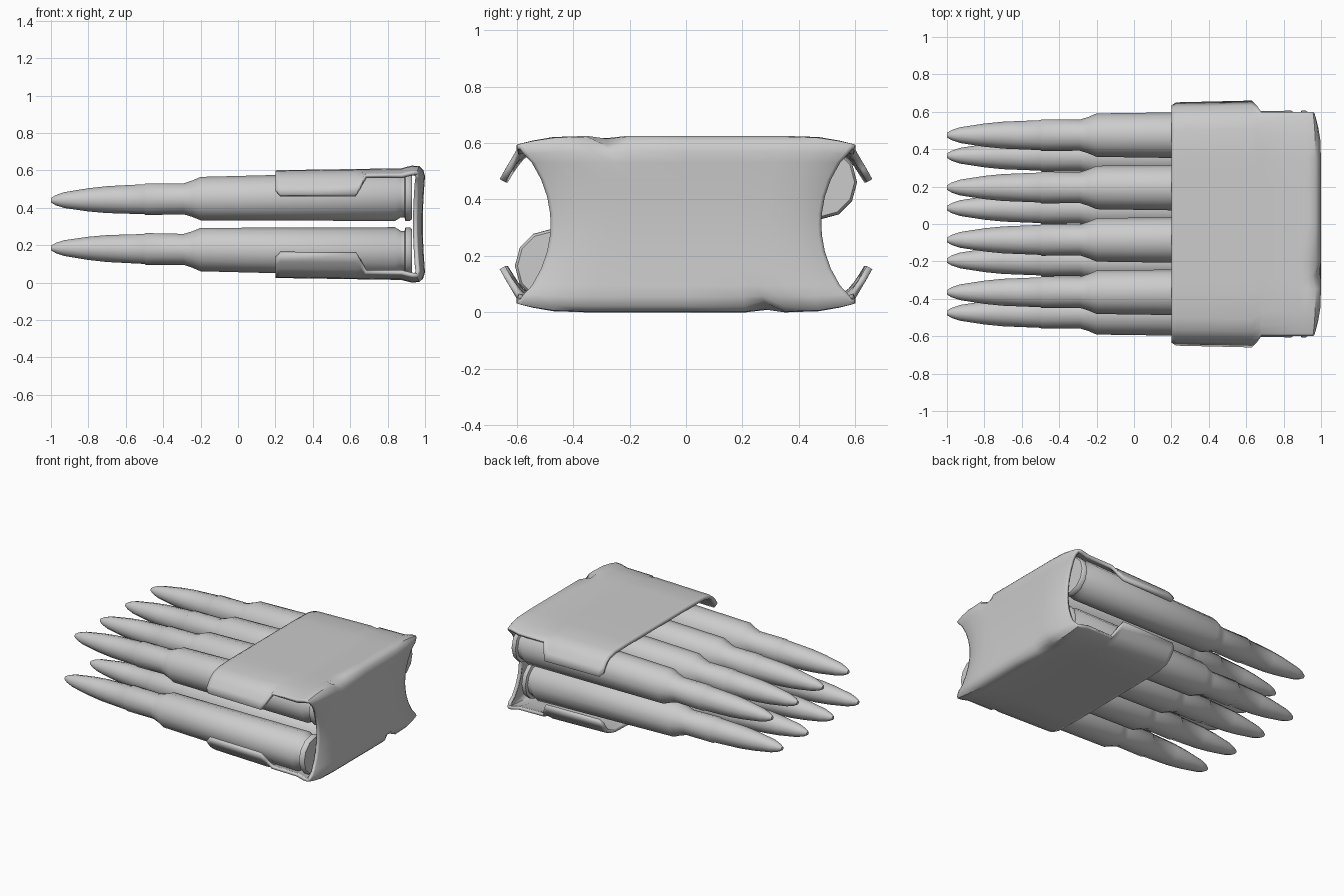
import bpy, bmesh, math

if "Cube" in bpy.data.objects:
    bpy.data.objects.remove(bpy.data.objects["Cube"])

H = 0.625  # overall height; the model repeats under a half turn about the x axis


def make_object(name, bm, angle):
    bmesh.ops.recalc_face_normals(bm, faces=bm.faces)
    me = bpy.data.meshes.new(name)
    bm.to_mesh(me)
    bm.free()
    ob = bpy.data.objects.new(name, me)
    bpy.context.collection.objects.link(ob)
    bpy.ops.object.select_all(action='DESELECT')
    ob.select_set(True)
    bpy.context.view_layer.objects.active = ob
    bpy.ops.object.shade_smooth_by_angle(angle=math.radians(angle))
    return ob


# Cartridge: lathe profile (x, radius) whose axis rises gently to the rear
CARTRIDGE = [(-1, .012), (-.975, .027), (-.93, .042), (-.8, .062), (-.7, .072),
             (-.5, .080), (-.495, .085), (-.29, .083), (-.245, .097), (-.2, .116),
             (.84, .131), (.87, .112), (.89, .112), (.895, .131), (.92, .131), (.93, .122)]


def cartridge(name, y, upper):
    bm = bmesh.new()
    n, rings = 12, []
    for x, r in CARTRIDGE:
        cz = .44 + .022 * (x + 1) / 2
        if not upper:
            cz = H - cz
        rings.append([bm.verts.new((x, y + r * math.cos(2 * math.pi * k / n),
                                    cz + r * math.sin(2 * math.pi * k / n)))
                      for k in range(n)])
    for a, b in zip(rings, rings[1:]):
        for k in range(n):
            bm.faces.new((a[k], a[(k + 1) % n], b[(k + 1) % n], b[k]))
    bm.faces.new(rings[0])
    bm.faces.new(rings[-1])
    make_object(name, bm, 45)


for i in range(4):
    cartridge(f"upper_cartridge_{i + 1}", .475 - .28 * i, True)
    cartridge(f"lower_cartridge_{i + 1}", -.475 + .28 * i, False)

# Clip cross-section: (y, inward drop), plain edge and curled flange edge
PLAIN = [(.47, .004), (.54, .016), (.565, .022), (.585, .027), (.60, .032)]
FLANGE = [(.51, .004), (.575, .022), (.61, .052), (.635, .09), (.66, .135)]
MIDDLE = [(-.35, 0), (-.28, 1), (-.21, 0), (0, 0), (.2, 0), (.35, 0)]

# Clip stations: x, z, flange amount, drop direction (deg), width scale, notch depth
STATIONS = [(.20, .600, .68, 0, .99, 0), (.225, .601, .95, 0, .99, 0),
            (.63, .607, 1, 0, 1, 0), (.655, .608, .6, 0, 1, 0),
            (.68, .608, 0, 0, 1, 0), (.875, .611, 0, 0, 1, 0),
            (.895, .617, 0, 0, 1, 0), (.93, .625, 0, 0, 1, .01),
            (.97, .622, 0, 25, 1, .035), (.99, .603, 0, 50, .985, .03),
            (1.0, .57, 0, 70, .955, .01), (.997, .53, 0, 90, .91, 0),
            (.993, .47, 0, 90, .855, 0), (.990, .41, 0, 90, .82, 0),
            (.988, .35, 0, 90, .802, 0)]


def station_row(x, z, f, ang, w, notch):
    edge = [(a[0] + f * (b[0] - a[0]), a[1] + f * (b[1] - a[1]))
            for a, b in zip(PLAIN, FLANGE)]
    cols = ([(-y, d) for y, d in reversed(edge)]
            + [(y, d * notch) for y, d in MIDDLE] + edge)
    a = math.radians(ang)
    return [(x - d * math.sin(a), y * w, z - d * math.cos(a)) for y, d in cols]


def turn(row):
    # half turn about the x axis, resampled to ascending y
    return [(x, -y, H - z) for x, y, z in reversed(row)]


# Sheet-metal clip: top plate, back plate and bottom plate in one strip
top = [station_row(*s) for s in STATIONS]
waist = station_row(.988, H / 2, 0, 90, .80, 0)
bottom = [turn(r) for r in reversed(top)]
bm = bmesh.new()
grid = [[bm.verts.new(p) for p in row] for row in top + [waist] + bottom]
for a, b in zip(grid, grid[1:]):
    for k in range(len(a) - 1):
        bm.faces.new((a[k], a[k + 1], b[k + 1], b[k]))
bm.normal_update()
clip = make_object("clip_body", bm, 40)

# Thicken inward, whichever way the sheet normals ended up
outward = clip.data.polygons[5].normal.z > 0
solid = clip.modifiers.new("thickness", 'SOLIDIFY')
solid.thickness = .022
solid.offset = -1 if outward else 1
